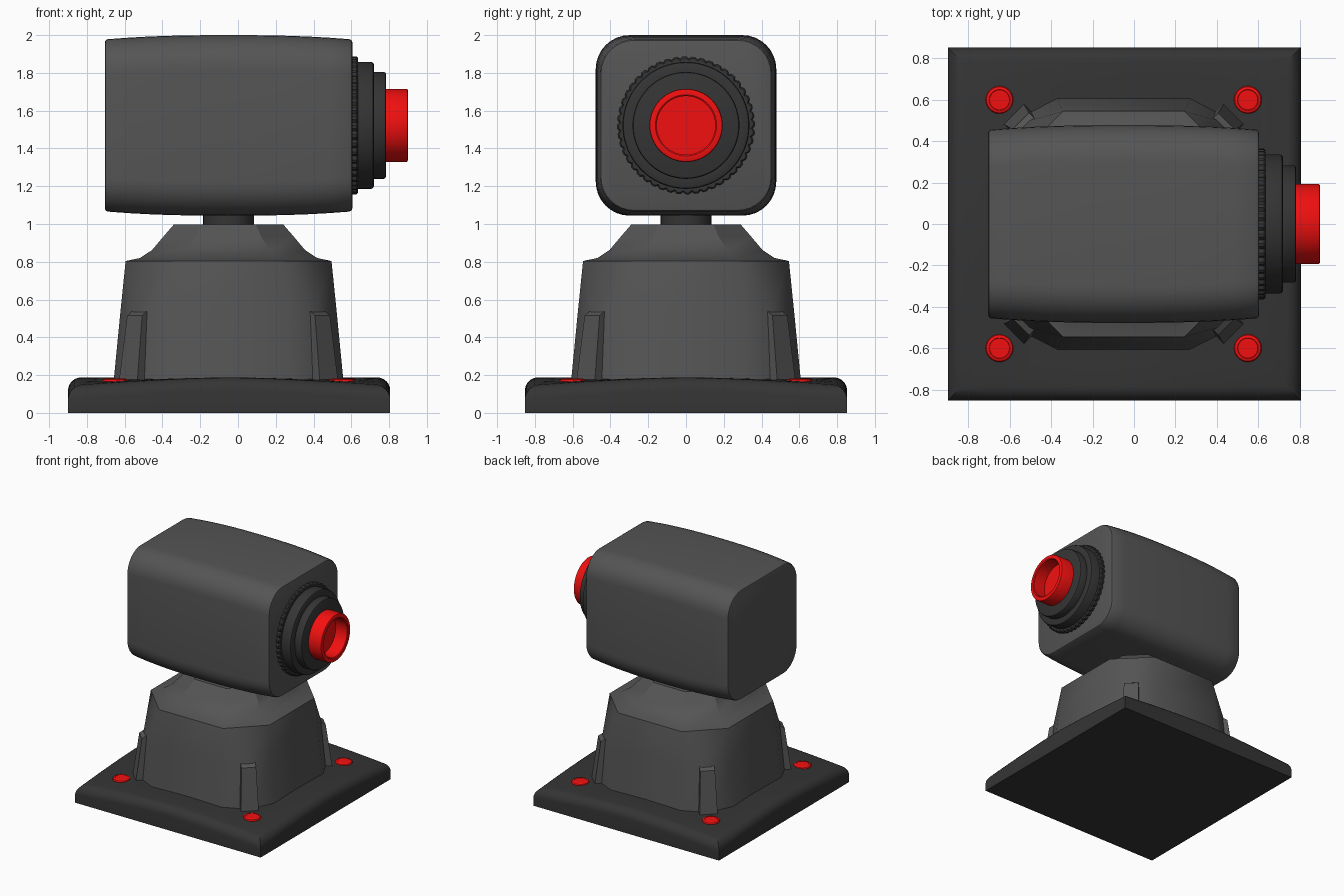
import bpy, bmesh, math
from math import sin, cos, pi

if "Cube" in bpy.data.objects:
    bpy.data.objects.remove(bpy.data.objects["Cube"])

CX = -0.05          # pedestal centre line in x
HZ = 1.522          # head centre height


def material(name, col):
    m = bpy.data.materials.new(name)
    m.diffuse_color = (*col, 1)
    m.use_nodes = True
    m.node_tree.nodes["Principled BSDF"].inputs["Base Color"].default_value = m.diffuse_color
    return m


GREY = material("grey", (0.09, 0.09, 0.09))
DARK = material("dark", (0.035, 0.035, 0.035))
RED = material("red", (0.9, 0.005, 0.005))


def loft(name, rings, mat, angle=30):
    """Skin equal-length rings of points, cap both ends."""
    bm = bmesh.new()
    vs = [[bm.verts.new(p) for p in r] for r in rings]
    n = len(rings[0])
    for a, b in zip(vs, vs[1:]):
        for i in range(n):
            j = (i + 1) % n
            bm.faces.new((a[i], a[j], b[j], b[i]))
    bm.faces.new(vs[0][::-1])
    bm.faces.new(vs[-1])
    bmesh.ops.remove_doubles(bm, verts=bm.verts, dist=1e-5)
    bmesh.ops.recalc_face_normals(bm, faces=bm.faces)
    me = bpy.data.meshes.new(name)
    bm.to_mesh(me)
    bm.free()
    me.polygons.foreach_set("use_smooth", [True] * len(me.polygons))
    me.set_sharp_from_angle(angle=math.radians(angle))
    me.materials.append(mat)
    ob = bpy.data.objects.new(name, me)
    bpy.context.collection.objects.link(ob)
    return ob


def turn_x(name, profile, mat, n=64):
    """Lathe (x, radius) points round the lens axis."""
    return loft(name, [[(x, r * cos(2 * pi * i / n), HZ + r * sin(2 * pi * i / n))
                        for i in range(n)] for x, r in profile], mat)


def turn_z(name, profile, mat, x, y, n=32):
    """Lathe (radius, z) points round a vertical axis."""
    return loft(name, [[(x + r * cos(2 * pi * i / n), y + r * sin(2 * pi * i / n), z)
                        for i in range(n)] for r, z in profile], mat)


def four_fold(pts):
    """Repeat one quadrant of 2D points four times round the centre."""
    out = []
    for k in range(4):
        for x, y in pts:
            for _ in range(k):
                x, y = -y, x
            out.append((x, y))
    return out


# Base plate: mitred square with rounded rim that bulges mid-side
S, R, M = 0.853, 0.07, 12


def base_ring(s, drop, ground=False):
    side = [(s, s * (-1 + 2 * i / M)) for i in range(M)]
    return [(x + CX + 0.003, y, 0 if ground else
             0.188 - 0.05 * (abs(x * y) / S ** 2) ** 1.5 - drop)
            for x, y in four_fold(side)]


rings = [base_ring(S, 0, True)]
for i in range(7):
    a = i / 6 * pi / 2
    rings.append(base_ring(S - R * (1 - cos(a)), R * (1 - sin(a))))
rings += [base_ring(s, 0) for s in (0.68, 0.56, 0.44, 0.3, 0.15)]
loft("base_plate", rings, DARK)

# Red screws in the base corners
for sx in (-1, 1):
    for sy in (-1, 1):
        turn_z("base_screw", [(0.067, 0.14), (0.067, 0.172), (0.063, 0.178),
                              (0.05, 0.183), (0.048, 0.181)],
               RED, CX + 0.6 * sx, 0.6 * sy)


# Pedestal: octagon whose corner chamfers narrow toward the bottom
def pedestal_ring(h, p, z, q=None):
    a, b = q or (h, p)
    return [(x + CX, y, z) for x, y in four_fold([(h, p), (a, b), (b, a), (p, h)])]


rings = [pedestal_ring(0.612, 0.32, 0.13, (0.53, 0.48)),
         pedestal_ring(0.573, 0.307, 0.53, (0.50, 0.455))]
# the cove above the shoulder
for h, z in ((0.545, 0.804), (0.469, 0.82), (0.405, 0.862), (0.347, 0.931), (0.289, 0.998)):
    rings.append(pedestal_ring(h, h * (0.54 if z < 0.9 else 0.5), z))
# the mid ring needs distinct corner points, the rest collapse to an octagon
loft("pedestal", rings, GREY)

# Corner tabs leaning against the pedestal chamfers
for k in range(4):
    d0 = pi / 4 + k * pi / 2

    def tab_point(d, w):
        return (CX + d * cos(d0) - w * sin(d0), d * sin(d0) + w * cos(d0))

    def tab_ring(outer, inner, w, zo, zi):
        return [(*tab_point(outer, -w), zo), (*tab_point(outer, w), zo),
                (*tab_point(inner, w), zi), (*tab_point(inner, -w), zi)]

    loft("corner_tab", [tab_ring(0.757, 0.6, 0.07, 0.13, 0.13),
                        tab_ring(0.703, 0.655, 0.056, 0.515, 0.545)], GREY)

# Neck
turn_z("neck", [(0.135, 0.95), (0.135, 1.1)], DARK, CX, 0)


# Head: rounded square section, slightly barrelled along x
def head_ring(x, h, r=0.18):
    q = [(h - r + r * cos(i / 8 * pi / 2), h - r + r * sin(i / 8 * pi / 2)) for i in range(9)]
    return [(x, y, HZ + z) for y, z in four_fold(q)]


def barrel(x):
    return 0.478 - 0.023 * abs((x + 0.05) / 0.655) ** 2.5


X0, X1 = -0.705, 0.605
rings = [head_ring(X0, 0.44, 0.165), head_ring(X0 + 0.004, 0.45, 0.175)]
for i in range(13):
    x = X0 + 0.015 + (X1 - X0 - 0.03) * i / 12
    rings.append(head_ring(x, barrel(x)))
rings += [head_ring(X1 - 0.004, 0.45, 0.175), head_ring(X1, 0.44, 0.165)]
loft("head_housing", rings, GREY)

# Knurled grip ring at the root of the lens
N = 144
loft("lens_grip_ring", [[(x, (r - (0.012 if i % 3 == 2 else 0)) * cos(2 * pi * i / N),
                          HZ + (r - (0.012 if i % 3 == 2 else 0)) * sin(2 * pi * i / N))
                         for i in range(N)]
                        for x, r in ((0.58, 0.365), (0.628, 0.365), (0.635, 0.357))], DARK, 20)

# Stepped lens barrel
turn_x("lens_barrel", [(0.6, 0.336), (0.705, 0.336), (0.715, 0.332), (0.72, 0.322),
                       (0.72, 0.283), (0.772, 0.283), (0.78, 0.279), (0.784, 0.27)], DARK)

# Red hollow nozzle
turn_x("lens_nozzle", [(0.75, 0.194), (0.89, 0.194), (0.897, 0.191), (0.9, 0.184),
                       (0.9, 0.162), (0.895, 0.155), (0.79, 0.155)], RED)
